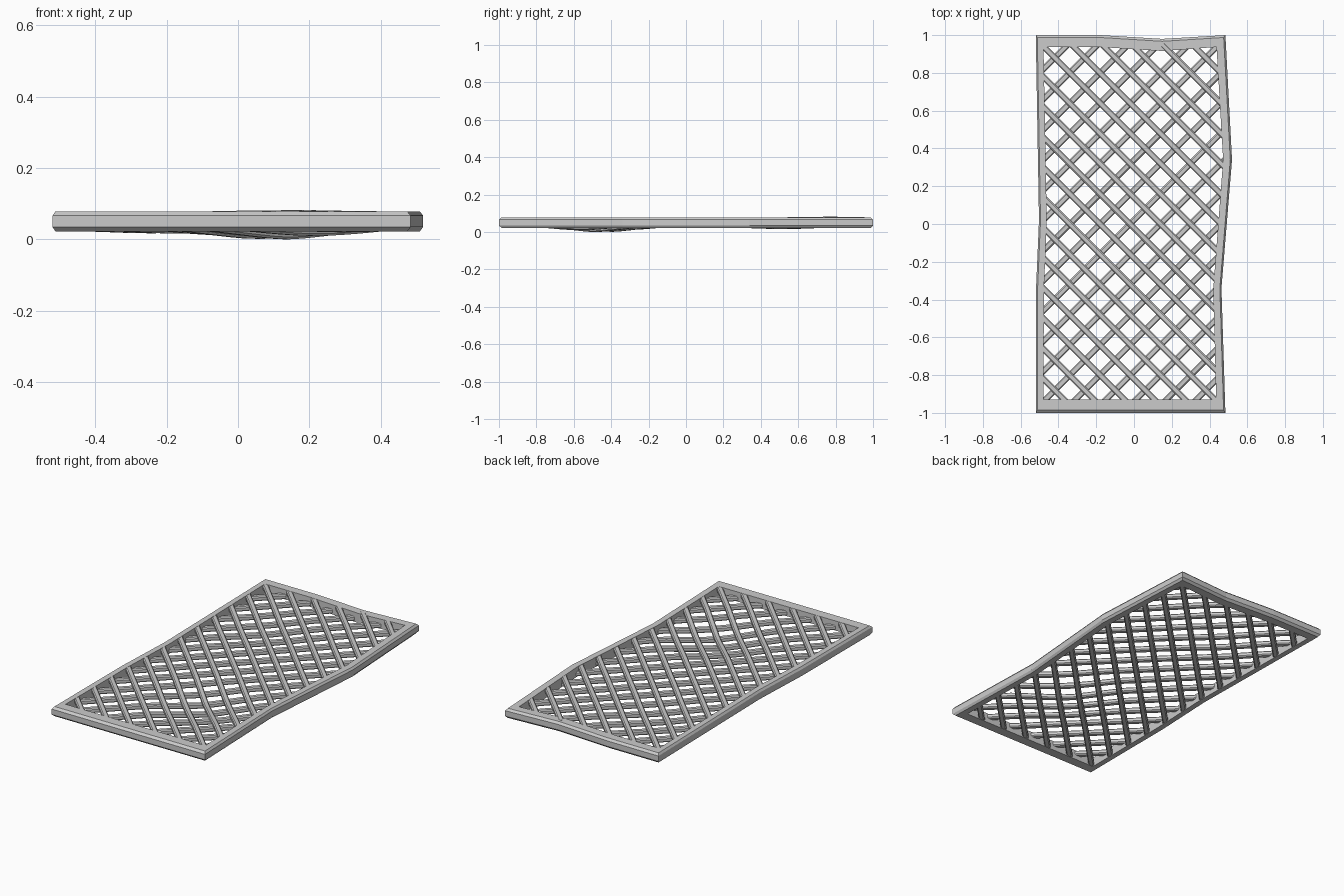
import bpy, math

if "Cube" in bpy.data.objects:
    bpy.data.objects.remove(bpy.data.objects["Cube"])

def mesh_object(name, verts, faces):
    me = bpy.data.meshes.new(name)
    me.from_pydata(verts, [], faces)
    me.update()
    ob = bpy.data.objects.new(name, me)
    bpy.context.collection.objects.link(ob)
    return ob

def skin(rings, closed):
    """Join equal-sized rings of points into a tube, capped or looped."""
    n, m = len(rings[0]), len(rings)
    verts = [p for r in rings for p in r]
    faces = []
    for i in range(m if closed else m - 1):
        a, b = i * n, ((i + 1) % m) * n
        for j in range(n):
            k = (j + 1) % n
            faces.append((a + j, a + k, b + k, b + j))
    if not closed:
        faces.append(tuple(reversed(range(n))))
        faces.append(tuple(range((m - 1) * n, m * n)))
    return verts, faces

# Dented outer frame: outer and inner outlines, counter-clockwise
outer = [(-.52, -1), (.484, -1), (.463, -.34), (.519, .34), (.484, 1),
         (.15, .98), (-.18, 1), (-.52, 1), (-.503, .02), (-.519, -.35)]
inner = [(-.479, -.928), (.435, -.928), (.42, -.34), (.472, .34), (.437, .937),
         (.15, .916), (-.18, .937), (-.479, .937), (-.462, .02), (-.477, -.35)]
section = [(0, .038), (0, .07), (.2, .082), (1, .082), (1, .025), (.2, .025)]
rings = []
for (ox, oy), (ix, iy) in zip(outer, inner):
    rings.append([(ox + (ix - ox) * f, oy + (iy - oy) * f, z) for f, z in section])
mesh_object("frame", *skin(rings, True))

# Lattice bars end in the middle of the frame
middle = [((a[0] + b[0]) / 2, (a[1] + b[1]) / 2) for a, b in zip(outer, inner)]

def crossings(px, py, dx, dy):
    """Distances along a line where it crosses the frame's middle outline."""
    hits = []
    for i, (ax, ay) in enumerate(middle):
        bx, by = middle[(i + 1) % len(middle)]
        s0 = (ax - px) * dy - (ay - py) * dx
        s1 = (bx - px) * dy - (by - py) * dx
        if s0 * s1 < 0:
            f = s0 / (s0 - s1)
            hits.append((ax + (bx - ax) * f - px) * dx + (ay + (by - ay) * f - py) * dy)
    return sorted(hits)

# Dents: x, y, radius, height
DENTS = [(.1, -.45, .32, -.028), (-.2, .52, .28, -.009), (.15, .75, .3, .005)]

def dent(x, y):
    z = 0
    for cx, cy, r, h in DENTS:
        z += h * max(0, 1 - math.hypot(x - cx, y - cy) / r)
    return z

PITCH = .16
W, H, C = .016, .014, .006
profile = [(-W, -H + C), (-W + C, -H), (W - C, -H), (W, -H + C),
           (W, H - C), (W - C, H), (-W + C, H), (-W, H - C)]

def lattice(name, slope, zc):
    """One layer of parallel diagonal bars, following the dents."""
    d = math.sqrt(.5)
    dx, dy = d * slope, d
    nx, ny = -dy, dx
    verts, faces = [], []
    for k in range(-9, 10):
        px, py = -.02 + PITCH * k, 0
        hits = crossings(px, py, dx, dy)
        if len(hits) < 2 or hits[-1] - hits[0] < .08:
            continue
        t0, t1 = hits[0], hits[-1]
        steps = max(1, round((t1 - t0) / .057))
        rings = []
        for i in range(steps + 1):
            t = t0 + (t1 - t0) * i / steps
            x, y = px + dx * t, py + dy * t
            z = zc + dent(x, y)
            rings.append([(x + nx * u, y + ny * u, z + v) for u, v in profile])
        v, f = skin(rings, False)
        base = len(verts)
        verts += v
        faces += [tuple(base + q for q in face) for face in f]
    return mesh_object(name, verts, faces)

# Two crossing layers, one resting on the other
layers = [lattice("lower_lattice_bars", 1, .041), lattice("upper_lattice_bars", -1, .067)]

# Consistent outward normals
import bmesh
for ob in bpy.context.collection.objects:
    bm = bmesh.new()
    bm.from_mesh(ob.data)
    bmesh.ops.recalc_face_normals(bm, faces=bm.faces)
    bm.to_mesh(ob.data)
    bm.free()

# Rest the lowest bar on the ground
low = min(v.co.z for v in layers[0].data.vertices)
for ob in bpy.context.collection.objects:
    ob.location.z -= low
